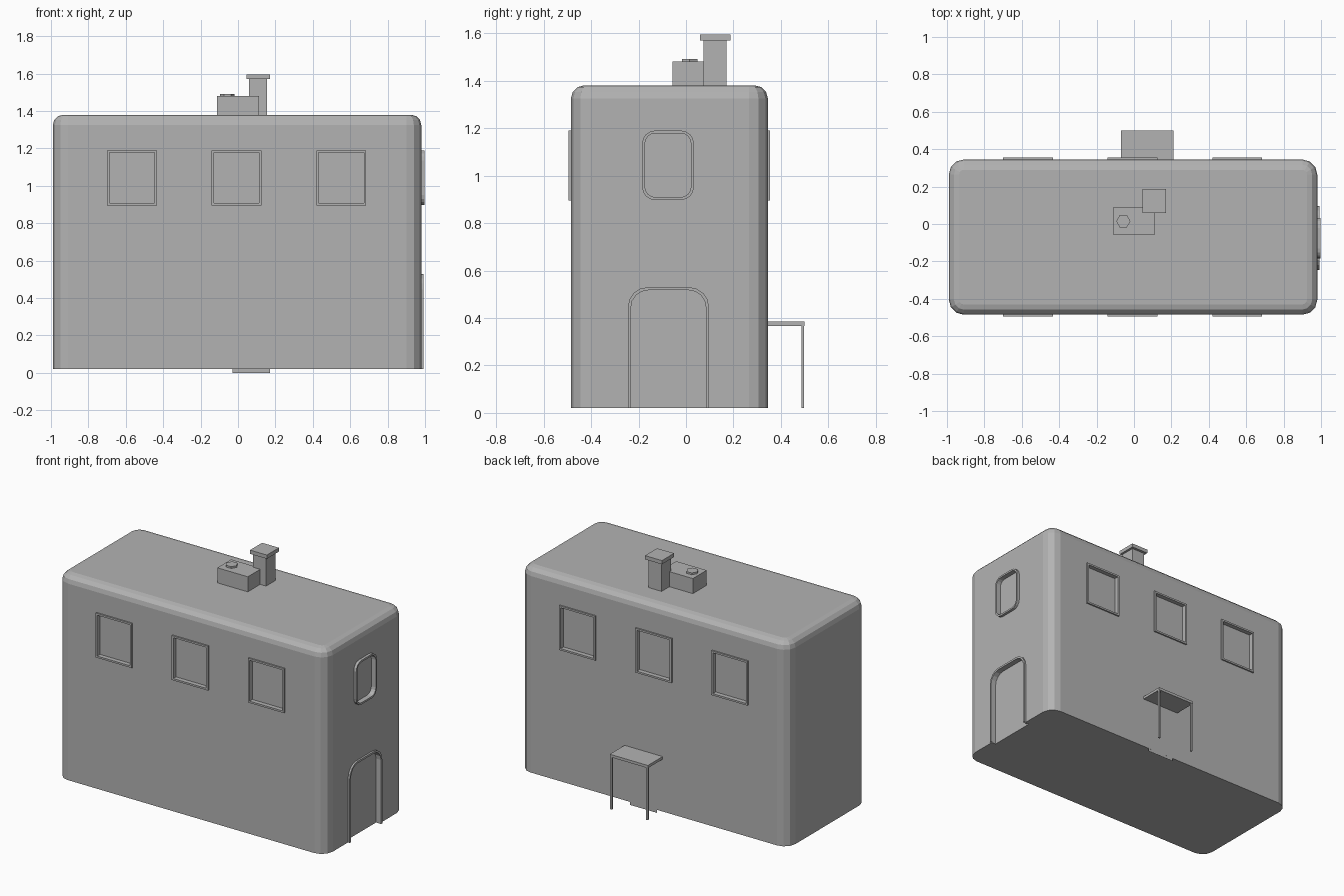
import bpy, bmesh, math

if "Cube" in bpy.data.objects:
    bpy.data.objects.remove(bpy.data.objects["Cube"])

grey = bpy.data.materials.new("plain grey")
grey.diffuse_color = (0.45, 0.45, 0.45, 1)
grey.use_nodes = True
grey.node_tree.nodes["Principled BSDF"].inputs["Base Color"].default_value = grey.diffuse_color

X0, X1, Y0, Y1, Z0, Z1 = -0.99, 0.98, -0.485, 0.345, 0.02, 1.38


def finish(name, bm, recalc=True):
    if recalc:
        bmesh.ops.recalc_face_normals(bm, faces=bm.faces[:])
    me = bpy.data.meshes.new(name)
    bm.to_mesh(me)
    bm.free()
    me.materials.append(grey)
    ob = bpy.data.objects.new(name, me)
    bpy.context.collection.objects.link(ob)
    return ob


def profile(u0, u1, v0, v1, r_top=0.0, r_bot=0.0, segs=4):
    """Rounded rectangle, bottom right round to bottom left (last edge = bottom)."""
    pts = []
    for cu, cv, su, sv, r, a0 in ((u1, v0, -1, 1, r_bot, -90), (u1, v1, -1, -1, r_top, 0),
                                  (u0, v1, 1, -1, r_top, 90), (u0, v0, 1, 1, r_bot, 180)):
        for i in range(segs + 1 if r > 0 else 1):
            a = math.radians(a0 + 90 * i / segs)
            k = r if r > 0 else 0
            pts.append((cu + su * k + k * math.cos(a), cv + sv * k + k * math.sin(a))
                       if k else (cu, cv))
    return pts


def bridge(bm, a, b, skip_last=False):
    n = len(a)
    for i in range(n - 1 if skip_last else n):
        j = (i + 1) % n
        bm.faces.new((a[i], a[j], b[j], b[i]))


def box(name, x0, x1, y0, y1, z0, z1):
    bm = bmesh.new()
    lo, hi = [[bm.verts.new((x, y, z)) for x, y in profile(x0, x1, y0, y1)] for z in (z0, z1)]
    bridge(bm, lo, hi)
    bm.faces.new(lo)
    bm.faces.new(hi)
    return finish(name, bm)


# Rounded body shell with a softened top edge
bm = bmesh.new()
R, T, N = 0.08, 0.055, 3
levels = [(0, Z0)] + [(T * (1 - math.cos(math.pi / 2 * i / N)),
                       Z1 - T + T * math.sin(math.pi / 2 * i / N)) for i in range(N + 1)]
loops = [[bm.verts.new((x, y, z)) for x, y in
          profile(X0 + d, X1 - d, Y0 + d, Y1 - d, R - d, R - d, 3)] for d, z in levels]
for a, b in zip(loops, loops[1:]):
    bridge(bm, a, b)
bm.faces.new(loops[0])
bm.faces.new(loops[-1])
body = finish("body", bm)

# Mapping from wall coordinates (along, up, outward) to space
WALL = {"front": lambda u, v, d: (u, Y0 - d, v),
        "back": lambda u, v, d: (u, Y1 + d, v),
        "right": lambda u, v, d: (X1 + d, u, v)}


def opening(name, side, rect, r_top, r_bot, proud, deep, rim, door=False):
    """Raised frame with a recessed panel, set into a hole cut in the body."""
    u0, u1, v0, v1 = rect
    to = WALL[side]

    def ring(bm, inset, d, drop=0.0):
        vb = v0 - drop if door else v0 + inset
        shape = profile(u0 + inset, u1 - inset, vb, v1 - inset,
                        max(r_top - inset, 0), max(r_bot - inset, 0))
        return [bm.verts.new(to(u, v, d)) for u, v in shape]

    bm = bmesh.new()
    rings = [ring(bm, 0, -deep), ring(bm, 0, proud), ring(bm, rim, proud), ring(bm, rim, -deep)]
    for a, b in zip(rings, rings[1:]):
        bridge(bm, a, b, door)
    bm.faces.new(rings[-1])
    finish(name, bm)

    bm = bmesh.new()
    a, b = ring(bm, rim / 2, -deep - 0.005, 0.05), ring(bm, rim / 2, 0.05, 0.05)
    bridge(bm, a, b)
    bm.faces.new(a)
    bm.faces.new(b)
    cutter = finish("cutter", bm)
    cutter.hide_render = True
    mod = body.modifiers.new("cut", 'BOOLEAN')
    mod.operation, mod.solver, mod.object = 'DIFFERENCE', 'EXACT', cutter
    bpy.context.view_layer.objects.active = body
    bpy.ops.object.modifier_apply(modifier=mod.name)
    bpy.data.objects.remove(cutter)


# Three square windows on each long side
for side in ("front", "back"):
    for i, x in enumerate((-0.567, -0.008, 0.552)):
        opening(f"{side}_window_{i + 1}", side, (x - 0.133, x + 0.133, 0.895, 1.19),
                0, 0, 0.01, 0.02, 0.012)

# Rounded window and arched doorway on the right end
opening("end_window", "right", (-0.185, 0.033, 0.897, 1.19), 0.055, 0.055, 0.018, 0.015, 0.012)
opening("end_door", "right", (-0.245, 0.097, Z0, 0.53), 0.085, 0, 0.012, 0.025, 0.013, door=True)

# Canopy on two posts at the back
box("canopy", -0.07, 0.21, Y1 - 0.005, 0.5, 0.367, 0.385)
for name, x in (("post_left", -0.068), ("post_right", 0.196)):
    box(name, x, x + 0.012, 0.486, 0.498, Z0, 0.367)


# Flat panels: back door reaching the ground, and left end hatch
def panel(name, pts):
    bm = bmesh.new()
    bm.faces.new([bm.verts.new(p) for p in pts])
    return finish(name, bm, False)


panel("back_door", [(0.17, Y1, 0), (-0.03, Y1, 0), (-0.03, Y1 - 0.003, 0.34), (0.17, Y1 - 0.003, 0.34)])
panel("end_hatch", [(X0 - 0.001, -0.03, 0.15), (X0 - 0.001, -0.03, 0.37),
                    (X0 - 0.002, -0.205, 0.37), (X0 - 0.002, -0.205, 0.15)])

# Roof box with hexagonal vent, and chimney with cap
box("roof_box", -0.112, 0.112, -0.057, 0.088, Z1 - 0.01, 1.48)
box("chimney", 0.06, 0.155, 0.073, 0.17, Z1 - 0.01, 1.572)
box("chimney_cap", 0.046, 0.17, 0.06, 0.187, 1.57, 1.595)
bm = bmesh.new()
hexes = [[bm.verts.new((-0.057 + 0.038 * math.cos(math.pi / 3 * i),
                        0.015 + 0.038 * math.sin(math.pi / 3 * i), z)) for i in range(6)]
         for z in (1.475, 1.492)]
bridge(bm, *hexes)
for h in hexes:
    bm.faces.new(h)
finish("vent", bm)
